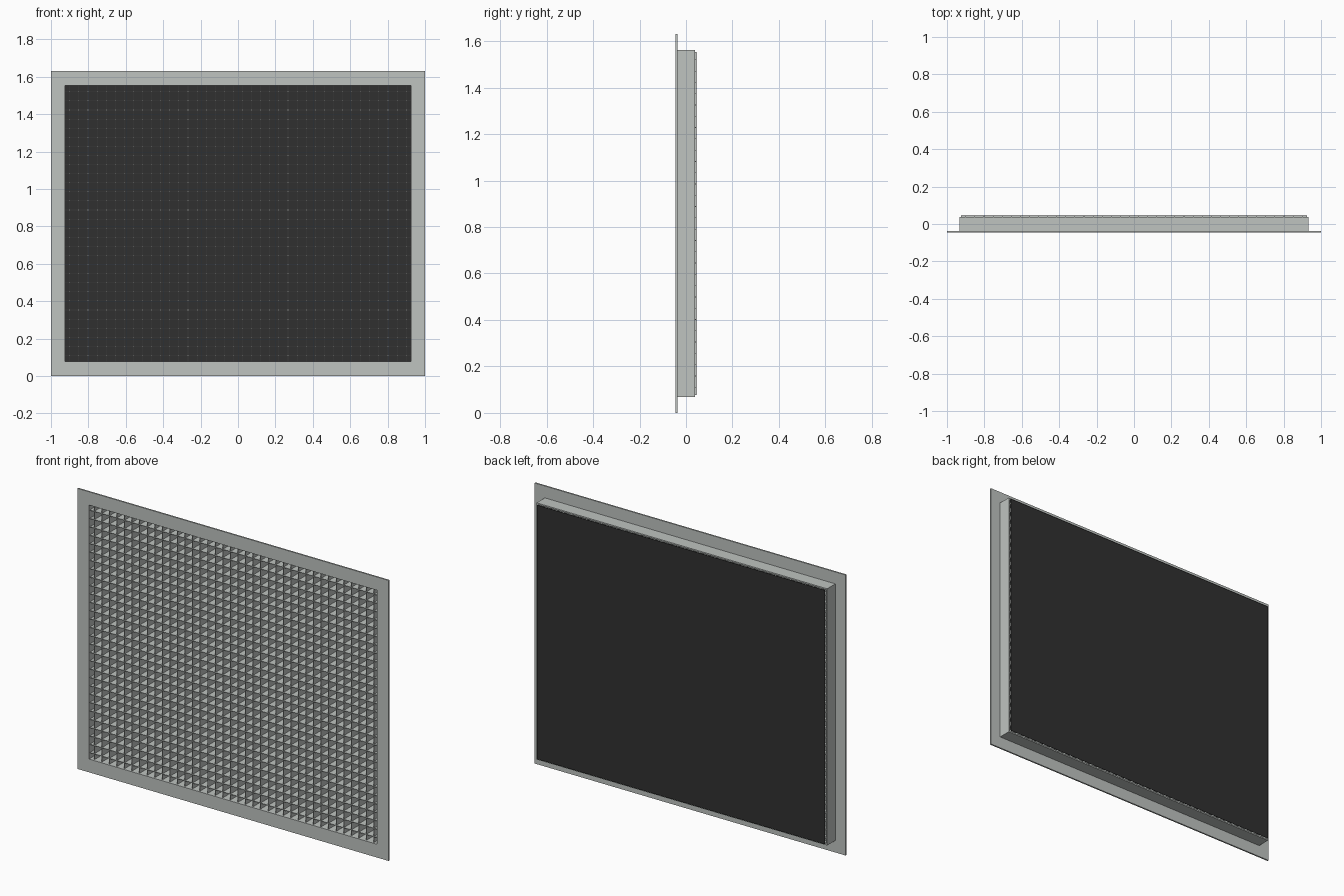
import bpy
import bmesh

if "Cube" in bpy.data.objects:
    bpy.data.objects.remove(bpy.data.objects["Cube"], do_unlink=True)


def material(name, colour):
    m = bpy.data.materials.new(name)
    m.use_nodes = True
    m.diffuse_color = colour
    m.node_tree.nodes["Principled BSDF"].inputs["Base Color"].default_value = colour
    return m


METAL = material("pale grey metal", (0.52, 0.55, 0.53, 1))
DARK = material("dark backing", (0.03, 0.03, 0.03, 1))

MID_Z = 0.815
HOLE_X, HOLE_Z = 0.926, 0.738     # half size of the opening
PITCH, BLADE = 0.0486, 0.003


def finish(name, bm, mat):
    bmesh.ops.recalc_face_normals(bm, faces=bm.faces)
    mesh = bpy.data.meshes.new(name)
    bm.to_mesh(mesh)
    bm.free()
    mesh.materials.append(mat)
    ob = bpy.data.objects.new(name, mesh)
    bpy.context.collection.objects.link(ob)
    return ob


def ring(name, half_x, half_z, y0, y1, mat):
    """Rectangular frame around the opening, from depth y0 to y1."""
    bm = bmesh.new()
    loops = []
    for hx, hz, y in ((half_x, half_z, y0), (half_x, half_z, y1),
                      (HOLE_X, HOLE_Z, y1), (HOLE_X, HOLE_Z, y0)):
        loops.append([bm.verts.new((sx * hx, y, MID_Z + sz * hz))
                      for sx, sz in ((-1, -1), (1, -1), (1, 1), (-1, 1))])
    for a, b in zip(loops, loops[1:] + loops[:1]):
        for i in range(4):
            j = (i + 1) % 4
            bm.faces.new((a[i], a[j], b[j], b[i]))
    return finish(name, bm, mat)


def box(name, low, high, mat):
    bm = bmesh.new()
    bmesh.ops.create_cube(bm, size=1)
    for v in bm.verts:
        v.co = [l + (c + 0.5) * (h - l) for c, l, h in zip(v.co, low, high)]
    return finish(name, bm, mat)


def repeat(ob, count, offset):
    mod = ob.modifiers.new("repeat", "ARRAY")
    mod.count = count
    mod.use_relative_offset = False
    mod.use_constant_offset = True
    mod.constant_offset_displace = offset


# Front flange and the duct collar behind it
ring("front_flange", 1.0, MID_Z, -0.046, -0.037, METAL)
ring("collar", 0.934, 0.746, -0.037, 0.038, METAL)

# Egg-crate blades, standing slightly out of the collar at the back
FRONT, BACK = -0.037, 0.044
COLS, ROWS = 38, 30
x0 = -(COLS - 1) / 2 * PITCH
z0 = MID_Z - (ROWS - 1) / 2 * PITCH
half = BLADE / 2
upright = box("vertical_blades", (x0 - half, FRONT, MID_Z - HOLE_Z),
              (x0 + half, BACK, MID_Z + HOLE_Z), METAL)
repeat(upright, COLS, (PITCH, 0, 0))
level = box("horizontal_blades", (-HOLE_X, FRONT, z0 - half),
            (HOLE_X, BACK, z0 + half), METAL)
repeat(level, ROWS, (0, 0, PITCH))

# Dark sheet closing the back
box("back_panel", (-HOLE_X, BACK, MID_Z - HOLE_Z),
    (HOLE_X, 0.046, MID_Z + HOLE_Z), DARK)
